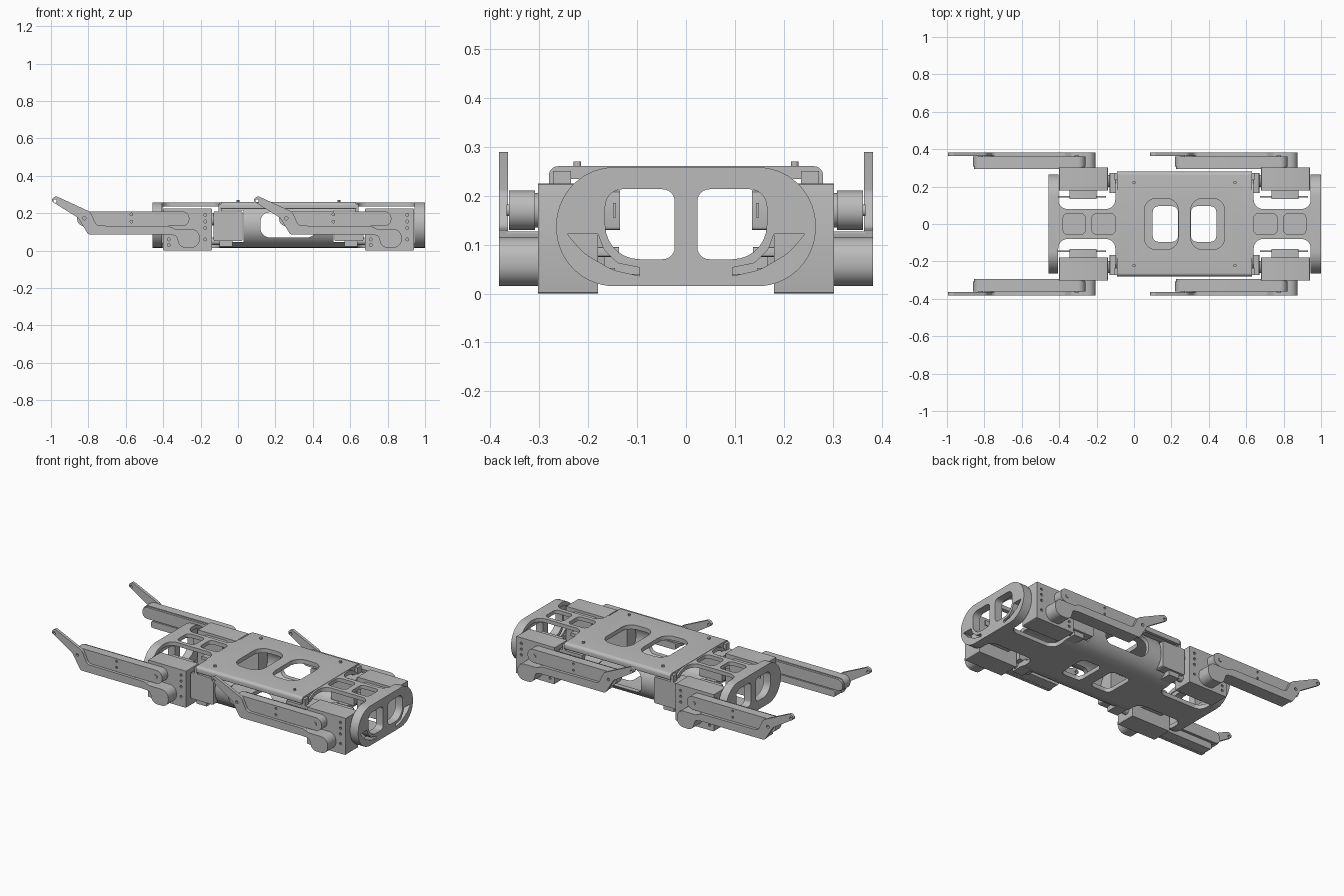
import bpy, bmesh, math
from mathutils import Vector

cube = bpy.data.objects.get("Cube")
if cube:
    bpy.data.objects.remove(cube)

grey = bpy.data.materials.new("light_grey")
grey.use_nodes = True
COLOUR = (0.5, 0.5, 0.5, 1)
grey.diffuse_color = COLOUR
grey.node_tree.nodes["Principled BSDF"].inputs["Base Color"].default_value = COLOUR


def rounded(corners, steps=7):
    """Fillet a polygon given as (u, v, radius) corners."""
    out = []
    n = len(corners)
    for i, (u, v, r) in enumerate(corners):
        p = Vector((u, v))
        a = Vector(corners[i - 1][:2]) - p
        b = Vector(corners[(i + 1) % n][:2]) - p
        half = a.angle(b) / 2
        if r <= 0 or half > 1.5:
            out.append(p)
            continue
        d = min(r / math.tan(half), a.length * 0.49, b.length * 0.49)
        r = d * math.tan(half)
        a.normalize()
        b.normalize()
        c = p + (a + b).normalized() * (r / math.sin(half))
        s, e = p + a * d - c, p + b * d - c
        sweep = s.angle_signed(e)
        for k in range(steps + 1):
            t = -sweep * k / steps
            out.append(c + Vector((s.x * math.cos(t) - s.y * math.sin(t),
                                   s.x * math.sin(t) + s.y * math.cos(t))))
    return out


def rect(u0, u1, v0, v1, r=0.0, steps=7):
    return rounded([(u0, v0, r), (u1, v0, r), (u1, v1, r), (u0, v1, r)], steps)


def circle(u, v, r, n=32):
    return [Vector((u + r * math.cos(2 * math.pi * k / n),
                    v + r * math.sin(2 * math.pi * k / n))) for k in range(n)]


def prism(name, pts, axis, a, b):
    """Extrude a 2D outline along an axis from a to b."""
    place = {"X": lambda p, h: (h, p.x, p.y),
             "Y": lambda p, h: (p.x, h, p.y),
             "Z": lambda p, h: (p.x, p.y, h)}[axis]
    bm = bmesh.new()
    low = [bm.verts.new(place(p, a)) for p in pts]
    top = [bm.verts.new(place(p, b)) for p in pts]
    bm.faces.new(low)
    bm.faces.new(top)
    for i in range(len(pts)):
        j = (i + 1) % len(pts)
        bm.faces.new((low[i], low[j], top[j], top[i]))
    bmesh.ops.recalc_face_normals(bm, faces=bm.faces)
    mesh = bpy.data.meshes.new(name)
    bm.to_mesh(mesh)
    bm.free()
    mesh.materials.append(grey)
    ob = bpy.data.objects.new(name, mesh)
    bpy.context.collection.objects.link(ob)
    return ob


def box(name, x, y, z, bevel=0.0):
    return prism(name, rect(x[0], x[1], z[0], z[1], bevel, 3), "Y", y[0], y[1])


def activate(ob):
    bpy.ops.object.select_all(action="DESELECT")
    bpy.context.view_layer.objects.active = ob
    ob.select_set(True)


def cut(ob, cutters):
    """Subtract each cutter from the part, then discard it."""
    activate(ob)
    for c in cutters:
        c.hide_render = True
        m = ob.modifiers.new("cut", "BOOLEAN")
        m.operation = "DIFFERENCE"
        m.solver = "EXACT"
        m.object = c
        bpy.ops.object.modifier_apply(modifier=m.name)
        bpy.data.objects.remove(c)


MID = 0.27                                   # body centre along x


def both_ends(x0, x1):
    return [(x0, x1), (2 * MID - x1, 2 * MID - x0)]


# Body shell: a closed stadium tube
shell = prism("body_shell", rect(-0.265, 0.265, 0.015, 0.258, 0.121, 14), "X", -0.457, 1.0)
cuts = [prism("cutter", rect(-0.243, 0.243, 0.04, 0.235, 0.096, 14), "X", -0.41, 0.952)]
for s in (-1, 1):
    # End windows, either side of a central bar
    window = rounded([(s * 0.023, 0.07, 0.025), (s * 0.165, 0.07, 0.075),
                      (s * 0.165, 0.213, 0.035), (s * 0.023, 0.213, 0.025)])
    cuts.append(prism("cutter", window, "X", -0.6, 1.2))
    # Crescent slot in the front end
    slot = rounded([(s * 0.243, 0.122, 0), (s * 0.18, 0.122, 0), (s * 0.168, 0.09, 0.02),
                    (s * 0.14, 0.062, 0.02), (s * 0.095, 0.053, 0), (s * 0.095, 0.036, 0),
                    (s * 0.15, 0.048, 0.1), (s * 0.21, 0.083, 0.1)])
    cuts.append(prism("cutter", slot, "X", 0.94, 1.1))
    # Hip cutouts leave a narrow neck
    for x0, x1 in both_ends(-0.405, -0.1):
        ys = sorted((s * 0.08, s * 0.5))
        cuts.append(prism("cutter", rect(x0, x1, ys[0], ys[1], 0.05), "Z", -0.1, 0.4))
    # Motor openings and the large side window
    ys = sorted((s * 0.15, s * 0.4))
    for x0, x1 in both_ends(-0.12, 0.03):
        cuts.append(box("cutter", (x0, x1), ys, (0.045, 0.215)))
    cuts.append(prism("cutter", rect(0.12, 0.42, 0.07, 0.205, 0.05), "Y", *ys))
# Neck windows in the top skin
for x0, x1 in both_ends(-0.38, -0.26) + both_ends(-0.225, -0.1):
    cuts.append(prism("cutter", rect(x0, x1, -0.055, 0.055, 0.025), "Z", 0.2, 0.3))
# Openings in the bottom skin
for x0, x1 in both_ends(0.1, 0.235):
    cuts.append(prism("cutter", rect(x0, x1, -0.095, 0.095, 0.03), "Z", -0.1, 0.1))


def cover_holes():
    return [prism("cutter", rect(x0, x1, -0.137, 0.137, 0.065), "Z", 0.2, 0.3)
            for x0, x1 in both_ends(0.055, 0.237)]


cut(shell, cuts + cover_holes())

# Top cover with two large openings
cover = prism("top_cover", rounded([(-0.28, 0.222, 0.004), (-0.262, 0.222, 0), (-0.25, 0.234, 0),
                                    (0.25, 0.234, 0), (0.262, 0.222, 0), (0.28, 0.222, 0.004),
                                    (0.28, 0.26, 0.022), (-0.28, 0.26, 0.022)]), "X", -0.09, 0.63)
cut(cover, cover_holes())

SHANK = [(-1.004, 0.268, 0.02), (-0.974, 0.292, 0.02), (-0.79, 0.207, 0.04), (-0.755, 0.133, 0.03),
         (-0.37, 0.13, 0.02), (-0.335, 0.115, 0.02), (-0.205, 0.115, 0.045), (-0.205, 0.015, 0.045),
         (-0.31, 0.015, 0.04), (-0.33, 0.08, 0.02), (-0.37, 0.085, 0.02), (-0.8, 0.085, 0.02),
         (-0.855, 0.175, 0.03)]

for s, side in ((-1, "right"), (1, "left")):
    def span(a, b):
        return sorted((s * a, s * b))

    # Cover screws and end clips
    for x in (0.0, 0.54):
        prism(side + "_cover_screw", circle(x, s * 0.222, 0.008, 12), "Z", 0.255, 0.27)
    for x0, x1 in both_ends(-0.105, -0.085):
        box(side + "_cover_clip", (x0, x1), span(0.235, 0.272), (0.2, 0.25))

    # Hip roll motors beside the body, with output shafts
    for x0, x1 in both_ends(-0.13, 0.025):
        box(side + "_roll_motor", (x0, x1), span(0.165, 0.272), (0.05, 0.21), 0.008)
    for x0, x1 in both_ends(-0.15, -0.08):
        prism(side + "_roll_shaft", circle(s * 0.23, 0.165, 0.032), "X", x0, x1)
        prism(side + "_lower_bearing", circle(s * 0.23, 0.05, 0.02), "X", x0, x1)
    for x0, x1 in both_ends(-0.1, -0.03):
        box(side + "_motor_foot", (x0, x1), span(0.145, 0.26), (0.022, 0.052))

    for dx, end in ((0, "rear"), (1.08, "front")):
        name = end + "_" + side + "_"

        # Hip block with screw holes
        hip = box(name + "hip_block", (dx - 0.4, dx - 0.14), span(0.18, 0.302), (0, 0.225), 0.004)
        cut(hip, [prism("cutter", circle(dx + x, z, 0.008, 10), "Y", *span(0.285, 0.33))
                  for x, z in ((-0.175, 0.06), (-0.175, 0.12), (-0.175, 0.155), (-0.175, 0.19),
                               (-0.37, 0.03), (-0.37, 0.06))])
        box(name + "thigh_motor", (dx - 0.345, dx - 0.2), span(0.135, 0.185), (0.13, 0.21), 0.006)
        box(name + "knee_motor", (dx - 0.345, dx - 0.2), span(0.137, 0.185), (0.075, 0.095), 0.004)
        box(name + "motor_flange", (dx - 0.405, dx - 0.15), span(0.143, 0.149), (0.155, 0.185))

        # Thigh: rounded bar between hip and knee pivots
        thigh = prism(name + "thigh", rect(dx - 0.86, dx - 0.26, 0.13, 0.21, 0.0395, 12),
                      "Y", *span(0.308, 0.362))
        cut(thigh, [prism("cutter", circle(dx - 0.57, z, 0.007, 10), "Y", *span(0.35, 0.4))
                    for z in (0.155, 0.193)])
        prism(name + "thigh_inner_plate", rect(dx - 0.855, dx - 0.265, 0.135, 0.205, 0.0345, 12),
              "Y", *span(0.295, 0.309))
        for x in (-0.82, -0.305):
            prism(name + "pivot_pin", circle(dx + x, 0.17, 0.012, 16), "Y", *span(0.355, 0.367))

        # Shank: bent side plate, lower beam and round foot
        shank = prism(name + "shank_plate", rounded([(dx + x, z, r) for x, z, r in SHANK]),
                      "Y", *span(0.364, 0.382))
        cut(shank, [prism("cutter", circle(dx + x, z, 0.009, 12), "Y", *span(0.3, 0.45))
                    for x, z in ((-0.978, 0.264), (-0.822, 0.172))])
        box(name + "shank_beam", (dx - 0.8, dx - 0.35), span(0.3, 0.366), (0.086, 0.127), 0.012)
        prism(name + "foot", rounded([(dx + x, z, r) for x, z, r in SHANK[4:11]]),
              "Y", *span(0.301, 0.366))

# Smooth curved surfaces, keep hard edges
for ob in bpy.context.scene.objects:
    if ob.type == "MESH":
        activate(ob)
        bpy.ops.object.shade_smooth_by_angle(angle=math.radians(30))
